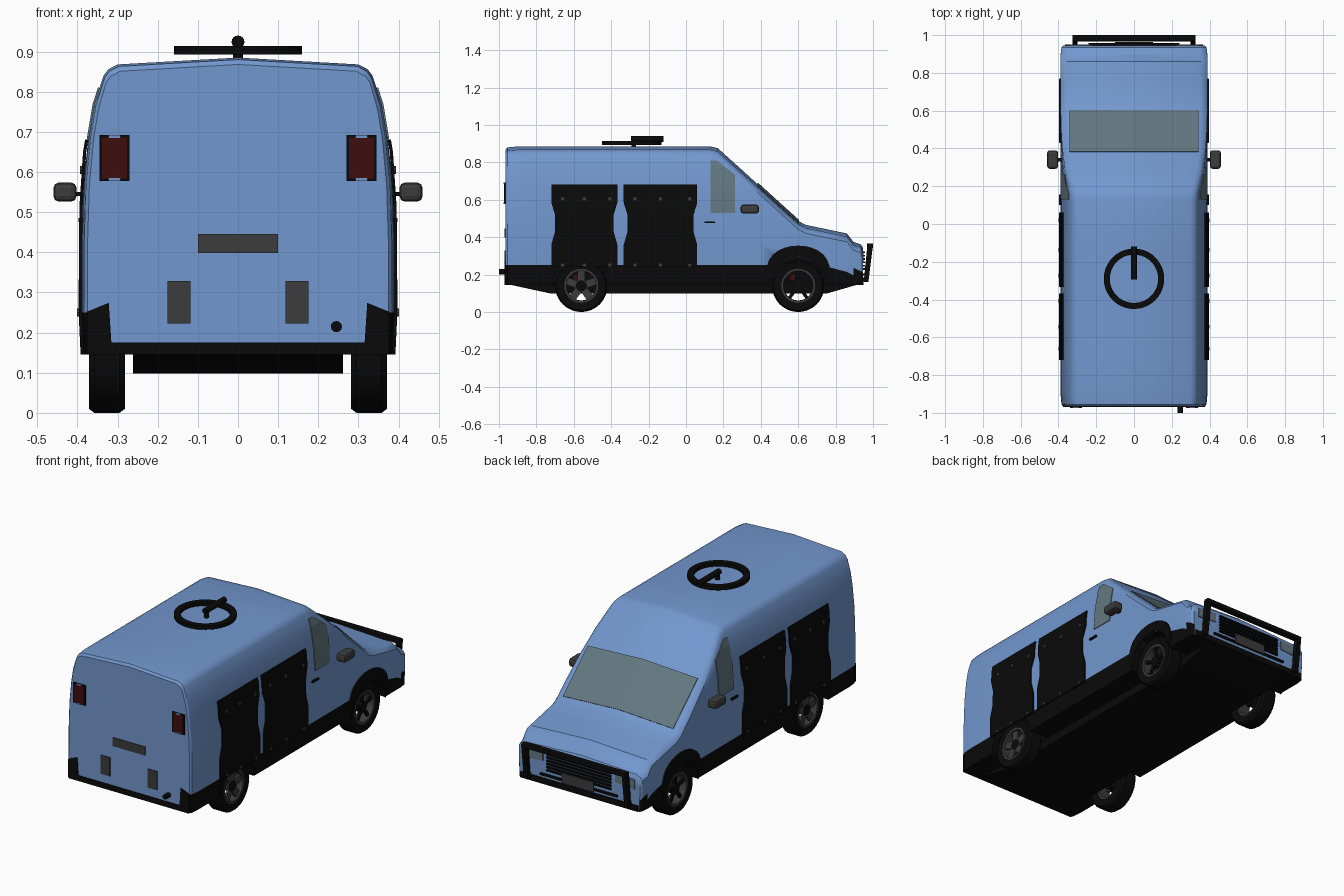
import bpy, bmesh, math
from mathutils import Vector, Matrix

if "Cube" in bpy.data.objects:
    bpy.data.objects.remove(bpy.data.objects["Cube"])


def material(name, r, g, b):
    m = bpy.data.materials.new(name)
    m.diffuse_color = (r, g, b, 1)
    m.use_nodes = True
    m.node_tree.nodes["Principled BSDF"].inputs["Base Color"].default_value = m.diffuse_color
    return m


BLUE = material("body_blue", 0.17, 0.31, 0.62)
BLACK = material("trim_black", 0.003, 0.003, 0.003)
GLASS = material("glass", 0.125, 0.185, 0.215)
GREY = material("dark_grey", 0.045, 0.045, 0.045)
RED = material("lamp_red", 0.05, 0.004, 0.004)


def make(name, verts, faces, mats, smooth=None, thick=0):
    me = bpy.data.meshes.new(name)
    me.from_pydata([tuple(v) for v in verts], [], faces)
    bm = bmesh.new()
    bm.from_mesh(me)
    bmesh.ops.recalc_face_normals(bm, faces=bm.faces)
    bm.to_mesh(me)
    bm.free()
    ob = bpy.data.objects.new(name, me)
    bpy.context.collection.objects.link(ob)
    for m in mats:
        me.materials.append(m)
    if thick:
        s = ob.modifiers.new("thickness", 'SOLIDIFY')
        s.thickness, s.offset = thick, 0
    if smooth:
        bpy.ops.object.select_all(action='DESELECT')
        ob.select_set(True)
        bpy.context.view_layer.objects.active = ob
        bpy.ops.object.shade_smooth_by_angle(angle=math.radians(smooth))
    return ob


def box(name, x, y, z, mat, bevel=0):
    v = [(a, b, c) for a in x for b in y for c in z]
    f = [(0, 1, 3, 2), (4, 6, 7, 5), (0, 4, 5, 1), (2, 3, 7, 6), (0, 2, 6, 4), (1, 5, 7, 3)]
    ob = make(name, v, f, [mat])
    if bevel:
        b = ob.modifiers.new("bevel", 'BEVEL')
        b.width, b.segments = bevel, 2
    return ob


def lathe(name, profile, centre, axis, mat, n=32, smooth=35):
    """Spin a closed (radius, offset) profile around an axis."""
    rot = Vector((0, 0, 1)).rotation_difference(Vector(axis)).to_matrix()
    k, verts, faces = len(profile), [], []
    for i in range(n):
        a = 2 * math.pi * i / n
        verts += [rot @ Vector((r * math.cos(a), r * math.sin(a), h)) + Vector(centre) for r, h in profile]
        j = (i + 1) % n
        faces += [(i*k + p, i*k + (p+1) % k, j*k + (p+1) % k, j*k + p) for p in range(k)]
    return make(name, verts, faces, [mat], smooth)


def cyl(name, r, a, b, centre, axis, mat, n=16):
    return lathe(name, [(0.0005, a), (r, a), (r, b), (0.0005, b)], centre, axis, mat, n)


def lerp(table, t):
    for (a, u), (b, v) in zip(table, table[1:]):
        if t <= b:
            return u + (v - u) * max(0, t - a) / (b - a)
    return table[-1][1]


# Half width by height, roof line by length, skirt edge by length
WIDTH = [(.145, .384), (.25, .389), (.5, .388), (.65, .378), (.77, .358), (.84, .335), (.9, .30)]
ROOF = [(-.965, .868), (-.955, .88), (-.9, .885), (.13, .885), (.17, .876), (.28, .777),
        (.40, .668), (.51, .568), (.60, .487), (.64, .466), (.86, .42), (.895, .375), (.935, .362), (.945, .345)]
SKIRT = [(-.965, .25), (.72, .25), (.84, .225), (.945, .17)]
W = lambda z: lerp(WIDTH, z)
T = lambda y: lerp(ROOF, y)

# Body shell: lofted cross-sections
half = 10
verts, faces, idx = [], [], []
stations = [y for y, _ in ROOF]
stations[3:3] = [-.72, -.4, -.1]
stations.insert(-4, .74)
for y in stations:
    t, s = T(y), 1
    if y in (-.965, .945):
        s = .965
    elif y in (-.955, .935):
        s = .987
    b, top = lerp(SKIRT, y), t - .045
    zs = [.145, b] + [b + (top - b) * f for f in (.3, .55, .75, .88, 1)]
    sec = [(W(z) * s, z) for z in zs]
    w = W(top) * s
    sec += [(w - .012, t - .029), (w - .035, t - .017), (0.0, t)]
    verts += [(x, y, z) for x, z in sec] + [(-x, y, z) for x, z in reversed(sec[:-1])]
k = 2 * half - 1
for i in range(len(stations) - 1):
    faces += [(i*k + p, i*k + (p+1) % k, (i+1)*k + (p+1) % k, (i+1)*k + p) for p in range(k)]
for base in (0, (len(stations) - 1) * k):
    for p in range(half - 1):
        q = [base + p, base + p + 1, base + k - 2 - p, base + k - 1 - p]
        faces.append(tuple(dict.fromkeys(q)))
body = make("van_body", verts, faces, [BLUE, BLACK], 32)
for p in body.data.polygons:
    zs = [body.data.vertices[v].co.z for v in p.vertices]
    if max(zs) < .252 and abs(p.normal.y) < .8:
        p.material_index = 1

# Wheel wells cut from the body
WHEELS = (-.56, .60)
for y in WHEELS:
    for s in (1, -1):
        cut = cyl("wheel_well_cutter", .155, .265, .46, (0, y, .14), (s, 0, 0), BLUE, 32)
        cut.data.materials.append(BLACK)
        for p in cut.data.polygons:
            p.material_index = 1
        cut.hide_render = True
        cut.hide_set(True)
        m = body.modifiers.new("well", 'BOOLEAN')
        m.operation, m.object, m.solver = 'DIFFERENCE', cut, 'EXACT'

# Underbody pan
pan = [(-.96, .15), (-.72, .098), (.75, .098), (.93, .15), (.93, .175), (-.96, .175)]
make("underbody", [(s * .262, y, z) for s in (-1, 1) for y, z in pan],
     [tuple(range(6)), tuple(range(6, 12))] + [(i, (i+1) % 6, 6 + (i+1) % 6, 6 + i) for i in range(6)], [BLACK])


def side_strip(name, pairs, mat, off, thick):
    """Plate that follows the body side, given pairs of (y, z) points; built on both sides."""
    for s in (1, -1):
        v = [(s * (W(z) + off), y, z) for pr in pairs for y, z in pr]
        f = [(2*i, 2*i + 1, 2*i + 3, 2*i + 2) for i in range(len(pairs) - 1)]
        make(name, v, f, [mat], None, thick)


# Side cladding panels with waisted edges and bolts
for y0, y1 in ((-.72, -.367), (-.333, .06)):
    rows = [(.24, 0), (.36, 0), (.43, .02), (.52, .02), (.585, 0), (.65, 0), (.68, 0)]
    side_strip("side_panel", [((y0 + d, z), (y1 - d, z)) for z, d in rows], BLACK, .004, .008)
    for y in (y0 + .06, (y0 + y1) / 2, y1 - .04):
        for z in (.25, .605):
            for s in (1, -1):
                cyl("panel_bolt", .01, 0, .012, (s * W(z), y, z), (s, 0, 0), GREY, 8)

# Front arch flares, side windows, door handles
arch = []
for i in range(15):
    a = math.pi * i / 14
    c, sn = math.cos(a), math.sin(a)
    arch.append(((.6 + .152 * c, .145 + .152 * sn), (.6 + .17 * c, .2 + .155 * sn ** .75)))
side_strip("wheel_arch", arch, BLACK, .004, .008)
side_strip("side_window", [((.13, z), (y, z)) for z, y in ((.53, .262), (.65, .262), (.735, .262), (.77, .215), (.81, .165))],
           GLASS, .002, .004)
for s in (1, -1):
    xs = sorted((s * .38, s * .397))
    box("door_handle", xs, (.10, .155), (.475, .485), BLACK)
    box("mirror_arm", sorted((s * .38, s * .42)), (.33, .35), (.54, .55), BLACK)
    box("mirror", sorted((s * .402, s * .46)), (.292, .39), (.526, .574), GREY, .014)

# Windscreen following the sloped roof line
ws = []
for y in (.38, .40, .51, .60):
    ws += [(x, y + .003, T(y) - .017 * abs(x) / .34 + .004) for x in (-.342, 0, .342)]
make("windscreen", ws, [(3*i + j, 3*i + j + 1, 3*i + j + 4, 3*i + j + 3) for i in range(3) for j in (0, 1)],
     [GLASS], None, .004)

# Wheels: tyre, rim ring, spokes, hub, brake caliper
for y in WHEELS:
    rear = y < 0
    for s in (1, -1):
        c, ax = (0, y, .14), (s, 0, 0)
        lathe("tyre", [(.09, .285), (.13, .282), (.14, .295), (.14, .358), (.13, .371), (.09, .366)], c, ax, BLACK)
        lathe("rim", [(.078, .29), (.091, .29), (.091, .368), (.08, .368)], c, ax, GREY)
        cyl("hub", .03, .29, .36, c, ax, BLACK)
        hw = .02 if rear else .009
        for i in range(5):
            sp = box("spoke", (-.006, .006), (-hw, hw), (.02, .084), GREY if rear else BLACK)
            sp.matrix_world = Matrix.Translation((s * .352, y, .14)) @ Matrix.Rotation(i * math.tau / 5, 4, 'X')
        box("brake_caliper", sorted((s * .30, s * .325)), (y - .045, y - .015), (.165, .2), RED)

# Wind-up key on the roof
lathe("key_ring", [(.128, .893), (.16, .893), (.16, .914), (.128, .914)], (0, -.29, 0), (0, 0, 1), BLACK, 40)
cyl("key_stem", .016, 0, .175, (0, -.295, .924), (0, 1, 0), BLACK)
cyl("key_post", .012, .87, .925, (0, -.28, 0), (0, 0, 1), BLACK)


def plate(name, pts, y, mat):
    """Thin upright plate from (x, z) outline points."""
    n = len(pts)
    make(name, [(x, y, z) for x, z in pts], [tuple(range(n))], [mat], None, .006)


def rect(name, x0, x1, z0, z1, y, mat):
    plate(name, [(x0, z0), (x1, z0), (x1, z1), (x0, z1)], y, mat)


# Rear: bumper, corner guards, lamps, plates, exhaust
R = -.967
rect("rear_bumper", -.375, .375, .145, .175, R, BLACK)
rect("rear_plate", -.1, .1, .398, .446, R, GREY)
for s in (1, -1):
    plate("rear_corner", [(s * .315, .17), (s * .376, .15), (s * .376, .252), (s * .322, .274)], R, BLACK)
    rect("rear_step", s * .118, s * .175, .223, .328, R, GREY)
    rect("lamp_frame", s * .27, s * .345, .578, .692, R, BLACK)
    rect("rear_lamp", s * .276, s * .339, .584, .686, R - .003, RED)
    for z in (.578, .685):
        rect("lamp_notch", s * .293, s * .322, z, z + .007, R - .005, BLUE)
cyl("exhaust", .014, 0, .06, (.245, -1, .215), (0, 1, 0), BLACK, 12)

# Front: headlights, grille slats, plate, lower bumper
F = .947
rect("front_bumper", -.365, .365, .145, .178, F, BLACK)
for s in (1, -1):
    plate("headlight", [(s * .225, .275), (s * .345, .265), (s * .345, .318), (s * .225, .325)], F, GLASS)
for i in range(6):
    box("grille_slat", (-.2, .2), (.94, .956), (.225 + i * .018, .234 + i * .018), BLACK)
box("lower_grille_bar", (-.24, .24), (.94, .958), (.195, .205), BLACK)
rect("front_plate", -.1, .1, .19, .245, .961, GREY)

# Front guard frame, leaning forward
box("guard_top_bar", (-.325, .325), (.967, 1.0), (.342, .367), BLACK, .005)
for s in (1, -1):
    xa, xb = sorted((s * .30, s * .325))
    v = [(x, y, z) for x in (xa, xb) for y, z in ((.95, .16), (.975, .16), (1.0, .36), (.97, .36))]
    make("guard_upright", v, [(0, 1, 2, 3), (4, 5, 6, 7)] + [(i, (i+1) % 4, 4 + (i+1) % 4, 4 + i) for i in range(4)], [BLACK])
    box("guard_mount", (xa, xb), (.92, .965), (.165, .185), BLACK)
